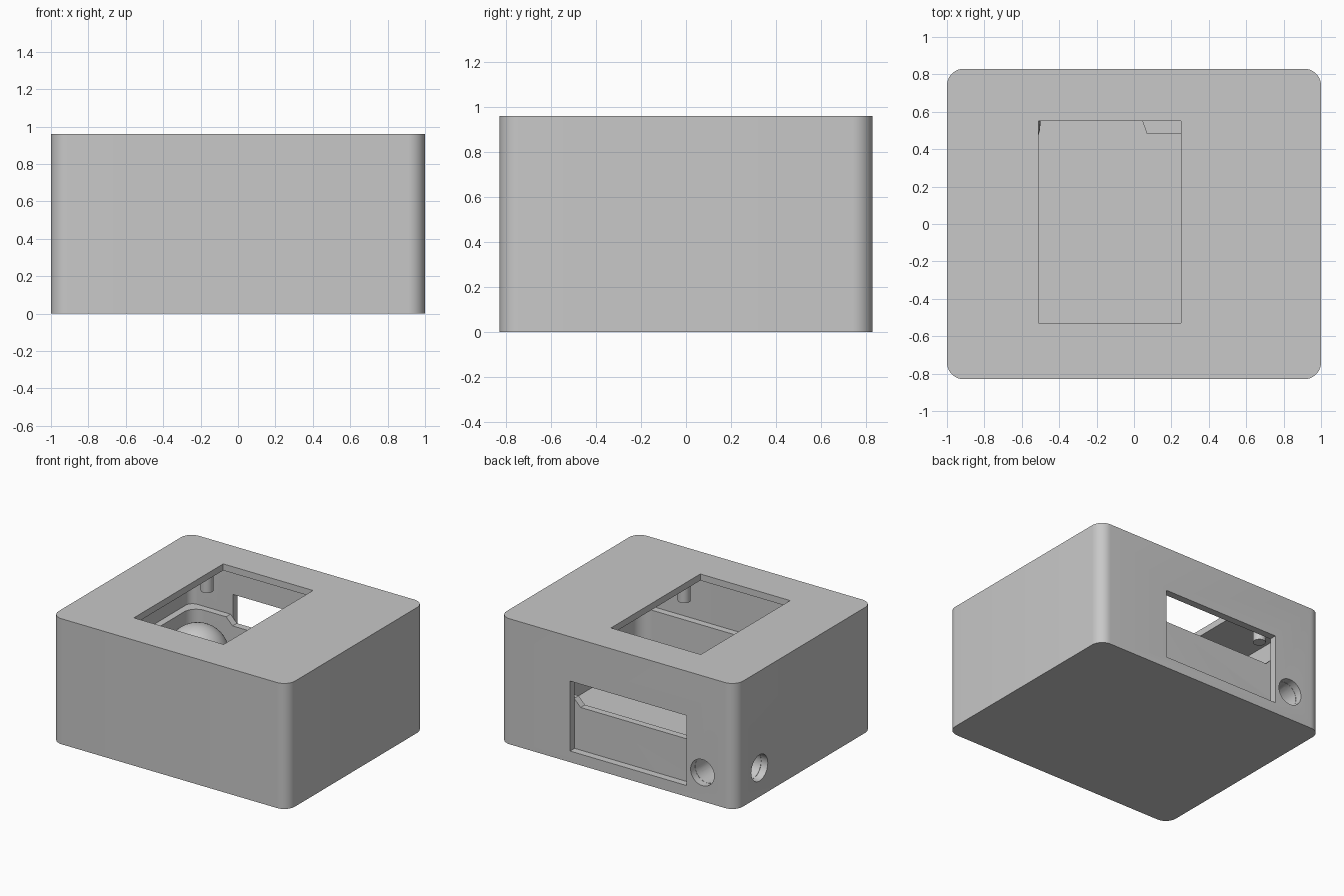
import bpy, bmesh, math

if "Cube" in bpy.data.objects:
    bpy.data.objects.remove(bpy.data.objects["Cube"])

grey = bpy.data.materials.new("light_grey")
grey.diffuse_color = (0.58, 0.58, 0.58, 1)
grey.use_nodes = True
grey.node_tree.nodes["Principled BSDF"].inputs["Base Color"].default_value = grey.diffuse_color


def finish(name, bm):
    bmesh.ops.recalc_face_normals(bm, faces=bm.faces)
    me = bpy.data.meshes.new(name)
    bm.to_mesh(me)
    bm.free()
    me.materials.append(grey)
    ob = bpy.data.objects.new(name, me)
    bpy.context.collection.objects.link(ob)
    return ob


def prism(name, pts, z0, z1, axis="z"):
    """Extrude a 2D outline; axis y uses (x, z) points and extrudes along y."""
    bm = bmesh.new()
    put = (lambda p, d: (p[0], p[1], d)) if axis == "z" else (lambda p, d: (p[0], d, p[1]))
    face = bm.faces.new([bm.verts.new(put(p, z0)) for p in pts])
    new = bmesh.ops.extrude_face_region(bm, geom=[face])["geom"]
    move = (0, 0, z1 - z0) if axis == "z" else (0, z1 - z0, 0)
    bmesh.ops.translate(bm, vec=move, verts=[v for v in new if isinstance(v, bmesh.types.BMVert)])
    return finish(name, bm)


def rounded(hx, hy, r, n=10):
    pts = []
    for k, (sx, sy) in enumerate([(1, 1), (-1, 1), (-1, -1), (1, -1)]):
        for i in range(n + 1):
            a = math.pi / 2 * (k + i / n)
            pts.append((sx * (hx - r) + r * math.cos(a), sy * (hy - r) + r * math.sin(a)))
    return pts


def box(name, x0, x1, y0, y1, z0, z1):
    return prism(name, [(x0, y0), (x1, y0), (x1, y1), (x0, y1)], z0, z1)


def cylinder(name, loc, r, depth, rot=(0, 0, 0)):
    bpy.ops.mesh.primitive_cylinder_add(vertices=40, radius=r, depth=depth, location=loc, rotation=rot)
    ob = bpy.context.object
    ob.name = name
    ob.data.materials.append(grey)
    return ob


def cut(ob, *cutters):
    for c in cutters:
        c.hide_render = True
        c.hide_viewport = True
        m = ob.modifiers.new("cut", "BOOLEAN")
        m.operation = "DIFFERENCE"
        m.solver = "EXACT"
        m.object = c


def smooth(ob):
    bpy.ops.object.select_all(action="DESELECT")
    ob.select_set(True)
    bpy.context.view_layer.objects.active = ob
    for m in list(ob.modifiers):
        bpy.ops.object.modifier_apply(modifier=m.name)
    bpy.ops.object.shade_smooth_by_angle(angle=math.radians(30))


# Cable ports meeting at one point in the back left corner
px, py, pz = -0.72, 0.54, 0.22
port_back = cylinder("port_back_cutter", (px, py + 0.25, pz), 0.1, 0.5, (math.pi / 2, 0, 0))
port_left = cylinder("port_left_cutter", (px - 0.25, py, pz), 0.1, 0.5, (0, math.pi / 2, 0))

# Outer case with display opening and rear connector opening
case = prism("outer_case", rounded(1.0, 0.83, 0.09), 0, 0.96)
cut(case,
    prism("case_cavity_cutter", rounded(0.945, 0.775, 0.06), 0.04, 0.91),
    box("display_opening_cutter", -0.51, 0.25, -0.53, 0.55, 0.8, 1.1),
    box("rear_opening_cutter", -0.587, 0.40, 0.74, 0.9, 0.085, 0.62),
    port_back, port_left)
smooth(case)

# Inner tray with a lowered rear rim
tray = prism("inner_tray", rounded(0.943, 0.773, 0.058), 0.035, 0.465)
rim = [(-0.55, 0.41), (0.35, 0.41), (0.41, 0.47), (0.41, 0.55), (-0.61, 0.55), (-0.61, 0.47)]
cut(tray,
    prism("tray_cavity_cutter", rounded(0.89, 0.72, 0.1), 0.07, 0.6),
    prism("rim_step_cutter", rim, 0.66, 0.9, "y"),
    port_back, port_left)
smooth(tray)

# Ball shaped cable guide
bpy.ops.mesh.primitive_uv_sphere_add(segments=40, ring_count=24, radius=0.22, location=(px, py, pz))
guide = bpy.context.object
guide.name = "cable_guide"
guide.data.materials.append(grey)
cut(guide, port_back, port_left)
smooth(guide)

# Raised platform with diagonal slots
platform = box("slotted_platform", -0.75, 0.62, -0.70, 0.285, 0.06, 0.37)
cut(platform, box("platform_hollow_cutter", -0.71, 0.58, -0.66, 0.245, 0.0, 0.33))
y0, y1 = -0.60, 0.145
for i in range(-2, 3):
    a = -0.185 + 0.44 * i
    b = a + 0.19
    # Slot outline between two 45 degree lines, clamped to the platform sides
    lo, hi = -0.62, 0.50
    pts = []
    for s, order in ((a, (y1, y0)), (b, (y0, y1))):
        for y in order:
            yc = min(max(y, s - hi), s - lo)
            pts.append((s - yc, yc))
    cut(platform, prism("slot_cutter", pts, 0.3, 0.45))
smooth(platform)

# Small block beside the rear wall
prism("rear_block", [(0.07, 0.48), (0.5, 0.48), (0.5, 0.73), (-0.02, 0.73)], 0.06, 0.2)

# Display mounting posts under the lid
for x in (-0.66, 0.40):
    for y in (-0.55, 0.57):
        smooth(cylinder("mounting_post", (x, y, 0.815), 0.045, 0.21))

# Cutters are no longer needed
for ob in [o for o in bpy.data.objects if "cutter" in o.name]:
    bpy.data.objects.remove(ob)
